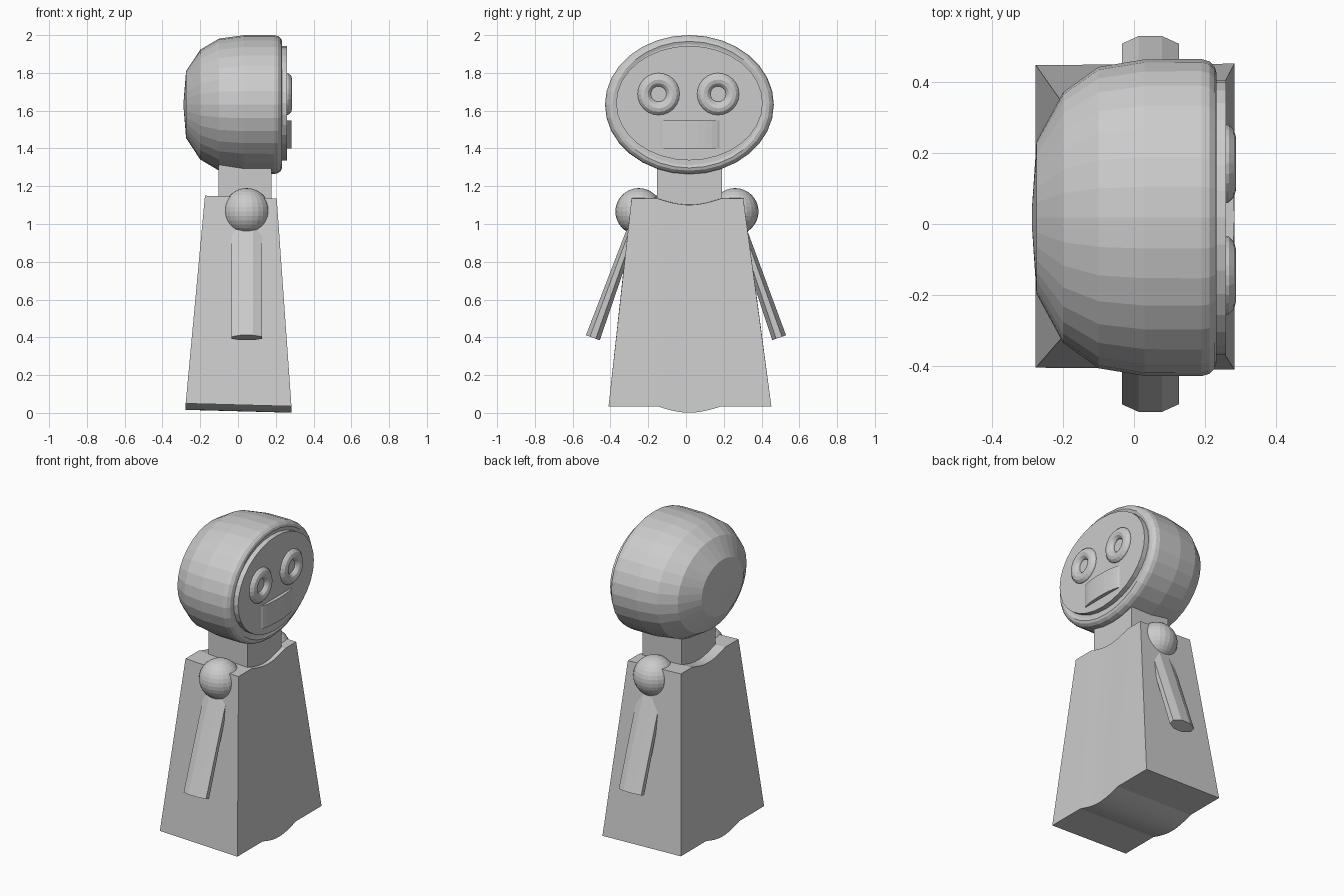
import bpy, bmesh, math
from mathutils import Vector, Matrix

if "Cube" in bpy.data.objects:
    bpy.data.objects.remove(bpy.data.objects["Cube"])

CY = 0.018  # head and torso sit slightly off the y axis


def loft(name, rings, cap=True):
    """Skin a list of equally long closed vertex rings."""
    bm = bmesh.new()
    vs = [[bm.verts.new(p) for p in r] for r in rings]
    n = len(vs[0])
    for a, b in zip(vs, vs[1:]):
        for i in range(n):
            j = (i + 1) % n
            bm.faces.new((a[i], a[j], b[j], b[i]))
    if cap:
        bm.faces.new(vs[0])
        bm.faces.new(vs[-1])
    bmesh.ops.recalc_face_normals(bm, faces=bm.faces)
    me = bpy.data.meshes.new(name)
    bm.to_mesh(me)
    bm.free()
    ob = bpy.data.objects.new(name, me)
    bpy.context.collection.objects.link(ob)
    return ob


def oval(x, ry, rz, cz, n=32):
    return [(x, CY + ry * math.cos(t), cz + rz * math.sin(t))
            for t in (2 * math.pi * i / n for i in range(n))]


# Head: oval dome, flat at the back, with a rolled rim at the front
profile = [(-0.288, 0.05), (-0.275, 0.48), (-0.20, 0.79), (-0.10, 0.95), (0.03, 0.998),
           (0.19, 1.0), (0.213, 0.985), (0.228, 0.95), (0.233, 0.91), (0.228, 0.87)]
loft("head", [oval(x, 0.447 * s, 0.368 * s, 1.632) for x, s in profile])

# Face plate
loft("face_plate", [oval(x, 0.388, 0.303, 1.64) for x in (0.2, 0.26)])

# Eyes
for side, y in (("left", -0.145), ("right", 0.17)):
    bpy.ops.mesh.primitive_torus_add(
        major_segments=24, minor_segments=12, major_radius=0.076, minor_radius=0.038,
        location=(0.249, y, 1.688), rotation=(0, math.pi / 2, 0))
    bpy.context.object.name = side + "_eye"

# Mouth: shallow bulging band
arc = [(0.24 + 0.043 * math.sin(math.pi * i / 12) ** 0.7, 0.02 - 0.168 * math.cos(math.pi * i / 12))
       for i in range(13)]
loft("mouth", [[(x, y, z) for x, y in arc] for z in (1.40, 1.548)])

# Neck
bpy.ops.mesh.primitive_cube_add(size=1, location=(0.038, CY, 1.19))
neck = bpy.context.object
neck.name = "neck"
neck.scale = (0.28, 0.345, 0.26)

# Torso: tapered block whose middle strip sags at the top and bottom
corners = [(0.283, -0.41, 0.452, 0.035), (0.205, -0.288, 0.303, 1.135),
           (-0.175, -0.288, 0.303, 1.15), (-0.277, -0.405, 0.448, 0.05)]
sections = [[(x, lo, z) for x, lo, hi, z in corners]]
for i in range(13):
    y = CY - 0.17 + 0.34 * i / 12
    sag = 0.034 * math.sin(math.pi * i / 12)
    sections.append([(x, y, z - sag) for x, lo, hi, z in corners])
sections.append([(x, hi, z) for x, lo, hi, z in corners])
loft("torso", sections)

# Shoulders and arms
for side, s, y in (("left", -1, -0.25), ("right", 1, 0.26)):
    bpy.ops.mesh.primitive_uv_sphere_add(segments=24, ring_count=16, radius=0.124,
                                         location=(0.046, y, 1.066))
    bpy.context.object.name = side + "_shoulder"
    top, tip = Vector((0.046, y, 1.066)), Vector((0.046, s * 0.493, 0.398))
    rot = Matrix.Rotation(s * math.atan2(abs(tip.y - top.y), top.z - tip.z), 3, 'X')
    rings = []
    for c, thick in ((top, 0.028), (tip, 0.042)):
        ring = []
        for k in range(8):
            t = math.pi * (k + 0.5) / 4
            ring.append(c + rot @ Vector((0.087 * math.cos(t), thick * math.sin(t), 0)))
        rings.append(ring)
    loft(side + "_arm", rings)
